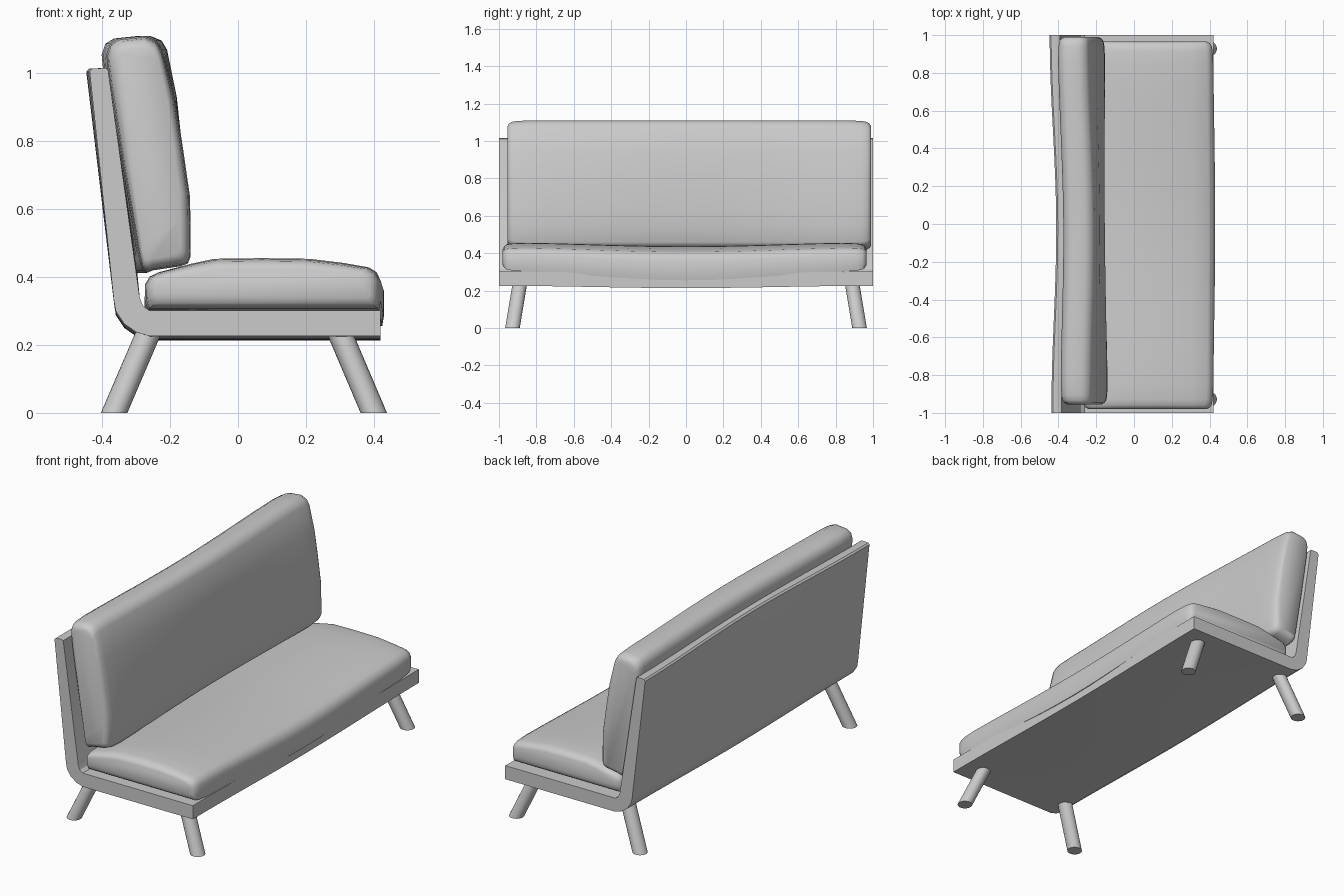
import bpy, bmesh, math

if "Cube" in bpy.data.objects:
    bpy.data.objects.remove(bpy.data.objects["Cube"])


def sag(y):
    # 1 at the middle of the sofa, 0 at both ends
    return 0.5 + 0.5 * math.cos(math.pi * max(-1, min(1, y)))


def loft(name, profile, stations, warp, angle):
    # sweep an XZ profile along y; each station is (y, inset)
    xs, zs = [p[0] for p in profile], [p[1] for p in profile]
    cx, cz = (min(xs) + max(xs)) / 2, (min(zs) + max(zs)) / 2
    w, h = max(xs) - min(xs), max(zs) - min(zs)
    bm = bmesh.new()
    rings = []
    for y, inset in stations:
        ring = []
        for px, pz in profile:
            x = cx + (px - cx) * (1 - 2 * inset / w)
            z = cz + (pz - cz) * (1 - 2 * inset / h)
            dx, dz = warp(x, y, z)
            ring.append(bm.verts.new((x + dx, y, z + dz)))
        rings.append(ring)
    n = len(profile)
    for a, b in zip(rings, rings[1:]):
        for i in range(n):
            j = (i + 1) % n
            bm.faces.new((a[i], a[j], b[j], b[i]))
    bm.faces.new(rings[0])
    bm.faces.new(rings[-1])
    bmesh.ops.recalc_face_normals(bm, faces=bm.faces)
    mesh = bpy.data.meshes.new(name)
    bm.to_mesh(mesh)
    bm.free()
    ob = bpy.data.objects.new(name, mesh)
    bpy.context.collection.objects.link(ob)
    bpy.ops.object.select_all(action='DESELECT')
    ob.select_set(True)
    bpy.context.view_layer.objects.active = ob
    bpy.ops.object.shade_smooth_by_angle(angle=math.radians(angle))
    return ob


def cushion_stations(y0, y1):
    # rounded ends plus even divisions between them
    ends = [(0, 0.034), (0.008, 0.019), (0.022, 0.009), (0.05, 0.004), (0.13, 0)]
    left = [(y0 + d, i) for d, i in ends]
    right = [(y1 - d, i) for d, i in reversed(ends)]
    a, b = left[-1][0], right[0][0]
    mid = [(a + (b - a) * k / 12, 0) for k in range(1, 12)]
    return left + mid + right


# bent board frame: back and base in one piece
frame_profile = [(-0.442, 1.005), (-0.366, 0.33), (-0.36, 0.30), (-0.335, 0.262),
                 (-0.30, 0.238), (-0.26, 0.226), (0.42, 0.226), (0.42, 0.302),
                 (-0.262, 0.302), (-0.28, 0.315), (-0.29, 0.34), (-0.388, 1.012),
                 (-0.396, 1.016), (-0.434, 1.014)]


def frame_warp(x, y, z):
    up = max(0, z - 0.3) / 0.7
    return (0.03 * sag(y) - 0.005 * y) * up, -0.012 * sag(y) * (1 - min(1, up))


loft("frame", frame_profile, [(-1 + k / 8, 0) for k in range(17)], frame_warp, 30)

# seat cushion, drooping over the front edge in the middle
seat_profile = [(-0.265, 0.304), (-0.275, 0.33), (-0.274, 0.38), (-0.26, 0.403),
                (-0.235, 0.415), (-0.14, 0.44), (-0.07, 0.455), (0.07, 0.457),
                (0.21, 0.455), (0.31, 0.443), (0.385, 0.43), (0.408, 0.416),
                (0.42, 0.39), (0.42, 0.33), (0.415, 0.304)]


def seat_warp(x, y, z):
    f = max(0, (x - 0.2) / 0.22)
    low = max(0, (0.45 - z) / 0.15)
    return 0.01 * f * sag(y), -sag(y) * (0.02 + 0.03 * f * low)


loft("seat_cushion", seat_profile, cushion_stations(-0.98, 0.965), seat_warp, 50)

# leaning back cushion
back_profile = [(-0.275, 0.412), (-0.255, 0.42), (-0.175, 0.432), (-0.153, 0.44),
                (-0.145, 0.46), (-0.145, 0.55), (-0.148, 0.64), (-0.172, 0.80),
                (-0.194, 0.93), (-0.232, 1.07), (-0.25, 1.097), (-0.285, 1.111),
                (-0.36, 1.103), (-0.385, 1.088), (-0.396, 1.055), (-0.388, 0.98),
                (-0.345, 0.72), (-0.296, 0.45), (-0.288, 0.42)]


def back_warp(x, y, z):
    return sag(y) * (-0.02 + 0.045 * (z - 0.45) / 0.65) - 0.008 * y, 0


loft("back_cushion", back_profile, cushion_stations(-0.955, 0.99), back_warp, 50)

# splayed round legs, cut flat at the floor
for label, foot, top in (("back", -0.365, -0.262), ("front", 0.40, 0.298)):
    for side, sy in (("left", -1), ("right", 1)):
        bpy.ops.mesh.primitive_cylinder_add(vertices=20, radius=0.039, depth=0.24,
                                            location=(0, 0, 0))
        leg = bpy.context.object
        leg.name = f"{label}_leg_{side}"
        for v in leg.data.vertices:
            v.co.z += 0.12
            t = v.co.z / 0.24
            v.co.x += foot + (top - foot) * t
            v.co.y += sy * (0.928 - 0.04 * t)
        bpy.ops.object.shade_smooth_by_angle(angle=math.radians(30))
